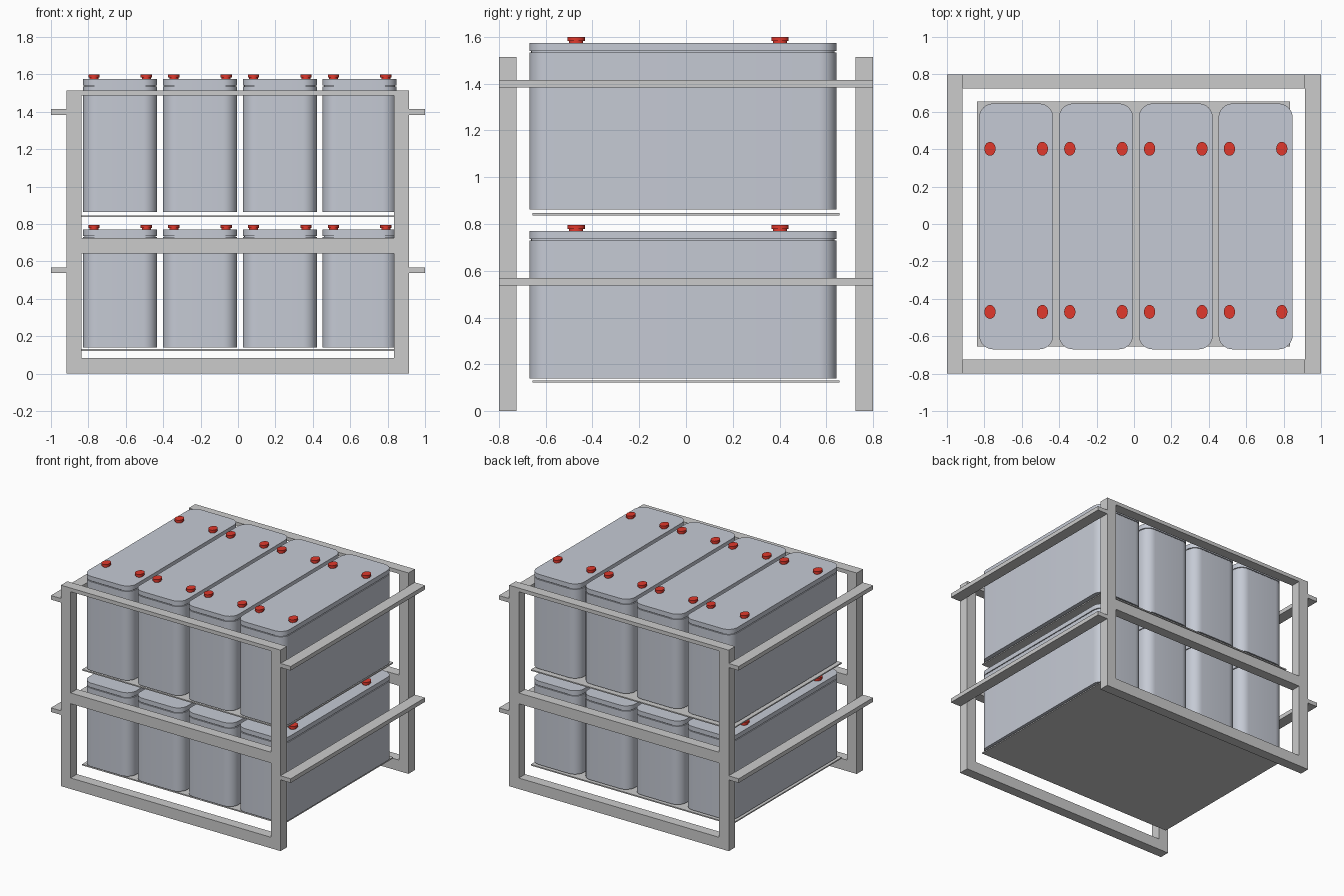
import bpy, bmesh, math

if "Cube" in bpy.data.objects:
    bpy.data.objects.remove(bpy.data.objects["Cube"])


def material(name, color):
    m = bpy.data.materials.new(name)
    m.diffuse_color = (*color, 1)
    m.use_nodes = True
    m.node_tree.nodes["Principled BSDF"].inputs["Base Color"].default_value = m.diffuse_color
    return m


CASE = material("case_blue_grey", (0.56, 0.59, 0.66))
RED = material("terminal_red", (0.75, 0.04, 0.025))


def finish(name, bm, mat=None, smooth=False):
    bmesh.ops.recalc_face_normals(bm, faces=bm.faces)
    me = bpy.data.meshes.new(name)
    bm.to_mesh(me)
    bm.free()
    if mat:
        me.materials.append(mat)
    if smooth:
        me.shade_smooth()
        me.set_sharp_from_angle(angle=math.radians(35))
    ob = bpy.data.objects.new(name, me)
    bpy.context.collection.objects.link(ob)
    return ob


def box(name, x0, x1, y0, y1, z0, z1):
    bm = bmesh.new()
    bmesh.ops.create_cube(bm, size=1)
    for v in bm.verts:
        v.co = (x1 if v.co.x > 0 else x0, y1 if v.co.y > 0 else y0, z1 if v.co.z > 0 else z0)
    return finish(name, bm)


def loft(name, sections, mat):
    """Stack closed outlines given as (points, z) and cap both ends."""
    bm = bmesh.new()
    rings = [[bm.verts.new((x, y, z)) for x, y in pts] for pts, z in sections]
    n = len(rings[0])
    for a, b in zip(rings, rings[1:]):
        for i in range(n):
            j = (i + 1) % n
            bm.faces.new((a[i], a[j], b[j], b[i]))
    bm.faces.new(rings[0])
    bm.faces.new(rings[-1])
    return finish(name, bm, mat, True)


def rounded_rect(cx, cy, hx, hy, r, steps=8):
    pts = []
    for q, (sx, sy) in enumerate(((1, 1), (-1, 1), (-1, -1), (1, -1))):
        for i in range(steps + 1):
            a = math.pi / 2 * (q + i / steps)
            pts.append((cx + sx * (hx - r) + r * math.cos(a),
                        cy + sy * (hy - r) + r * math.sin(a)))
    return pts


def ellipse(cx, cy, rx, ry, n=24):
    return [(cx + rx * math.cos(2 * math.pi * i / n),
             cy + ry * math.sin(2 * math.pi * i / n)) for i in range(n)]


def window_frame(name, outer, inner, y0, y1):
    """Rectangular frame; outer and inner are (x0, x1, z0, z1)."""
    bm = bmesh.new()

    def ring(r, y):
        x0, x1, z0, z1 = r
        return [bm.verts.new((x, y, z)) for x, z in ((x0, z0), (x1, z0), (x1, z1), (x0, z1))]
    loops = [ring(outer, y0), ring(outer, y1), ring(inner, y1), ring(inner, y0)]
    for k in range(4):
        a, b = loops[k], loops[(k + 1) % 4]
        for i in range(4):
            j = (i + 1) % 4
            bm.faces.new((a[i], a[j], b[j], b[i]))
    return finish(name, bm)


def battery(name, cx, z0, z1, lid_top):
    cy, hx, hy, r = -0.013, 0.198, 0.657, 0.075

    def outline(d):
        return rounded_rect(cx, cy, hx - d, hy - d, r - d)
    # case, recessed seam and lid in one stack
    loft(name + "_case", [(outline(0), z0), (outline(0), z1), (outline(0.008), z1),
                          (outline(0.008), z1 + 0.006), (outline(0), z1 + 0.006),
                          (outline(0), lid_top)], CASE)
    # four terminals: narrow neck under a wider head
    for i, dx in enumerate((-0.14, 0.14)):
        for j, y in enumerate((-0.47, 0.402)):
            def e(s):
                return ellipse(cx + dx, y, 0.03 * s, 0.037 * s)
            loft(f"{name}_terminal_{i}{j}",
                 [(e(0.8), lid_top - 0.002), (e(0.8), lid_top + 0.008),
                  (e(1), lid_top + 0.008), (e(1), lid_top + 0.025)], RED)


# tiers: frame bottom/top, opening bottom/top, side rail, tray, case bottom/top, lid top
tiers = {
    "lower": (0, 0.669, 0.083, 0.643, 0.537, 0.122, 0.14, 0.73, 0.77),
    "upper": (0.669, 1.515, 0.724, 1.487, 1.384, 0.837, 0.863, 1.534, 1.575),
}
for tier, (f0, f1, o0, o1, rail, tray, c0, c1, lid) in tiers.items():
    # front and back frames
    for side, y0, y1 in (("front", -0.8, -0.724), ("back", 0.724, 0.8)):
        window_frame(f"{tier}_{side}_frame", (-0.917, 0.915, f0, f1),
                     (-0.836, 0.834, o0, o1), y0, y1)
    # side rails
    for side, x0, x1 in (("left", -1, -0.917), ("right", 0.915, 1)):
        box(f"{tier}_{side}_rail", x0, x1, -0.8, 0.8, rail, rail + 0.031)
    # tray and its row of batteries
    box(f"{tier}_tray", -0.84, 0.835, -0.656, 0.656, tray, tray + 0.009)
    for k in range(4):
        battery(f"{tier}_battery_{k + 1}", -0.63 + 0.4267 * k, c0, c1, lid)
